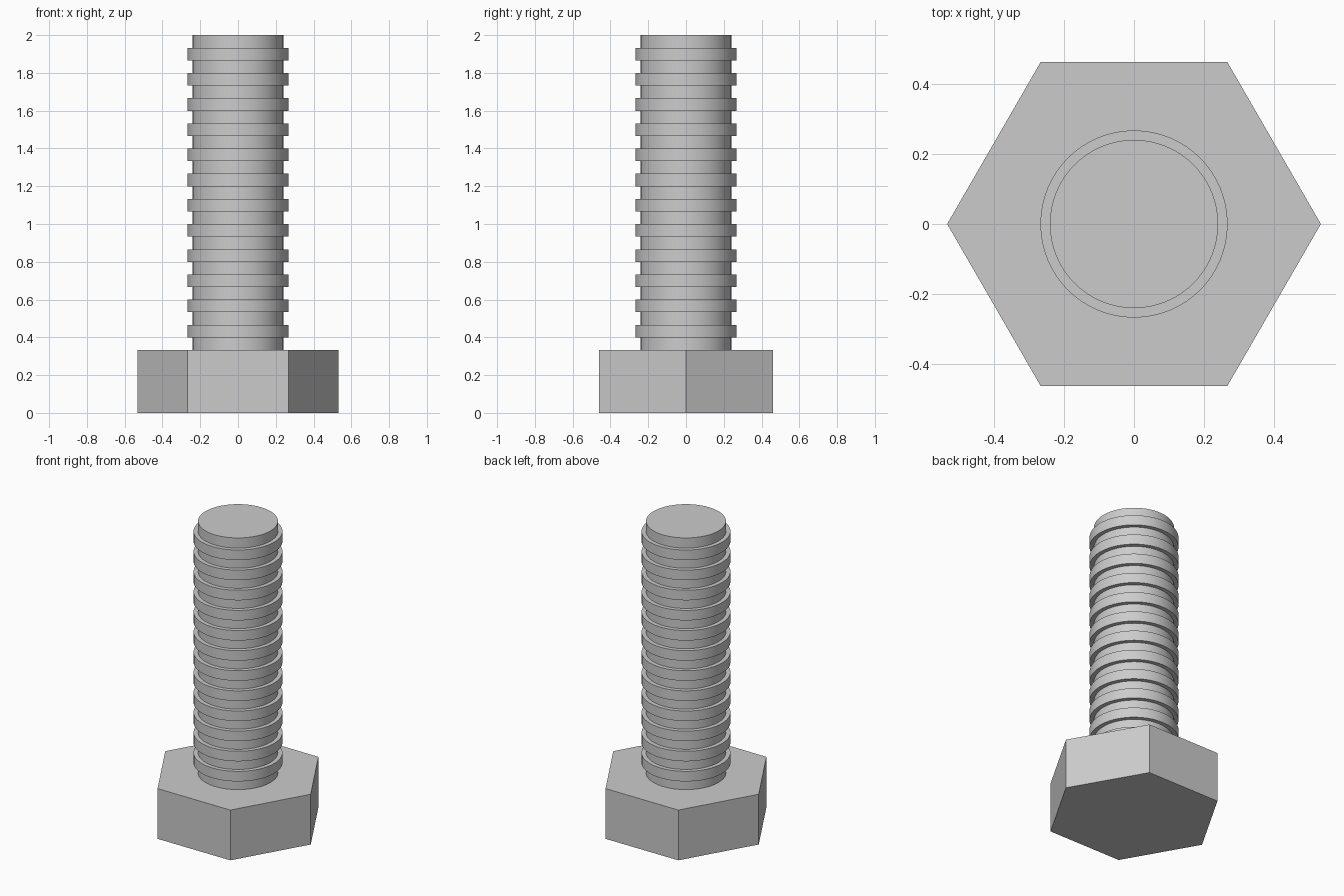
import bpy
import bmesh
import math

if "Cube" in bpy.data.objects:
    bpy.data.objects.remove(bpy.data.objects["Cube"], do_unlink=True)

HEAD_R, HEAD_H = 0.533, 0.333
CORE_R, THREAD_R = 0.24, 0.267
PITCH, RIDGES, TOP = 0.1333, 12, 2.0

steel = bpy.data.materials.new("steel grey")
steel.use_nodes = True
grey = (0.6, 0.6, 0.6, 1)
steel.diffuse_color = grey
steel.node_tree.nodes["Principled BSDF"].inputs["Base Color"].default_value = grey


def lathe(name, profile, sides):
    """Revolve a (radius, height) profile around z and cap both ends."""
    bm = bmesh.new()
    rings = [[bm.verts.new((r * math.cos(math.tau * i / sides),
                            r * math.sin(math.tau * i / sides), z))
              for i in range(sides)] for r, z in profile]
    for low, high in zip(rings, rings[1:]):
        for i in range(sides):
            j = (i + 1) % sides
            bm.faces.new((low[i], low[j], high[j], high[i]))
    bm.faces.new(rings[0][::-1])
    bm.faces.new(rings[-1])
    mesh = bpy.data.meshes.new(name)
    bm.to_mesh(mesh)
    bm.free()
    mesh.materials.append(steel)
    obj = bpy.data.objects.new(name, mesh)
    bpy.context.collection.objects.link(obj)
    return obj


# Hexagonal head
lathe("hex_head", [(HEAD_R, 0), (HEAD_R, HEAD_H)], 6)

# Shank with evenly spaced square thread ridges
profile = [(CORE_R, HEAD_H)]
for k in range(RIDGES):
    z = HEAD_H + PITCH * (k + 0.5)
    profile += [(CORE_R, z), (THREAD_R, z),
                (THREAD_R, z + PITCH / 2), (CORE_R, z + PITCH / 2)]
profile.append((CORE_R, TOP))
shank = lathe("threaded_shank", profile, 64)

bpy.ops.object.select_all(action="DESELECT")
shank.select_set(True)
bpy.context.view_layer.objects.active = shank
bpy.ops.object.shade_smooth_by_angle(angle=math.radians(30))
